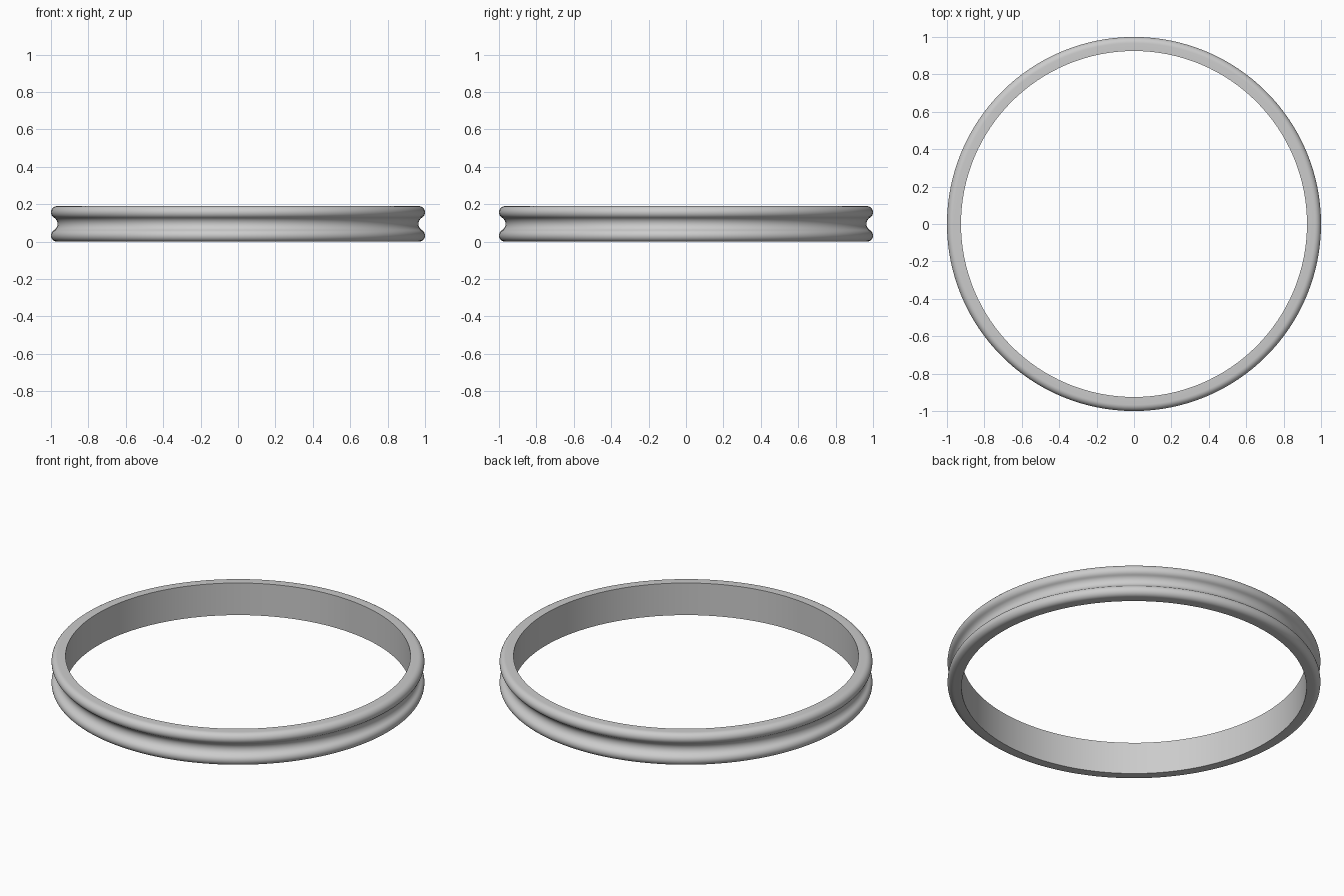
import bpy, bmesh
from math import sin, cos, pi, radians, atan2, tau

if "Cube" in bpy.data.objects:
    bpy.data.objects.remove(bpy.data.objects["Cube"], do_unlink=True)

HEIGHT, INNER, LIP, FLOOR = 0.19, 0.925, 0.033, 0.965
SEGMENTS = 128


def arc(cx, cz, radius, start, end, steps):
    """Points along an arc in the radius/height plane."""
    angles = [start + (end - start) * i / steps for i in range(steps + 1)]
    return [(cx + radius * cos(a), cz + radius * sin(a)) for a in angles]


# Cross-section: two round lips joined tangentially by a concave groove
mid = HEIGHT / 2
lip_x = 1 - LIP
rise, offset = mid - LIP, FLOOR - lip_x
groove = (offset ** 2 + rise ** 2 - LIP ** 2) / (2 * (LIP - offset))
groove_x = FLOOR + groove
meet = atan2(rise, groove_x - lip_x)
lower = arc(lip_x, LIP, LIP, -pi / 2, meet, 12)
hollow = arc(groove_x, mid, groove, pi + meet, pi - meet, 14)[1:-1]
upper = [(x, HEIGHT - z) for x, z in reversed(lower)]
profile = [(INNER, 0)] + lower + hollow + upper + [(INNER, HEIGHT)]

# Sweep the closed cross-section around the vertical axis
bm = bmesh.new()
rings = []
for s in range(SEGMENTS):
    a = tau * s / SEGMENTS
    rings.append([bm.verts.new((r * cos(a), r * sin(a), z)) for r, z in profile])
for s, ring in enumerate(rings):
    following = rings[(s + 1) % SEGMENTS]
    for i in range(len(profile)):
        j = (i + 1) % len(profile)
        bm.faces.new((ring[i], following[i], following[j], ring[j]))
bmesh.ops.recalc_face_normals(bm, faces=bm.faces)
mesh = bpy.data.meshes.new("grooved_ring")
bm.to_mesh(mesh)
bm.free()

# Plain grey material
grey = bpy.data.materials.new("grey")
grey.use_nodes = True
colour = (0.6, 0.6, 0.6, 1)
grey.diffuse_color = colour
grey.node_tree.nodes["Principled BSDF"].inputs["Base Color"].default_value = colour
mesh.materials.append(grey)

ring_object = bpy.data.objects.new("grooved_ring", mesh)
bpy.context.collection.objects.link(ring_object)
bpy.ops.object.select_all(action='DESELECT')
ring_object.select_set(True)
bpy.context.view_layer.objects.active = ring_object
bpy.ops.object.shade_smooth_by_angle(angle=radians(30))
